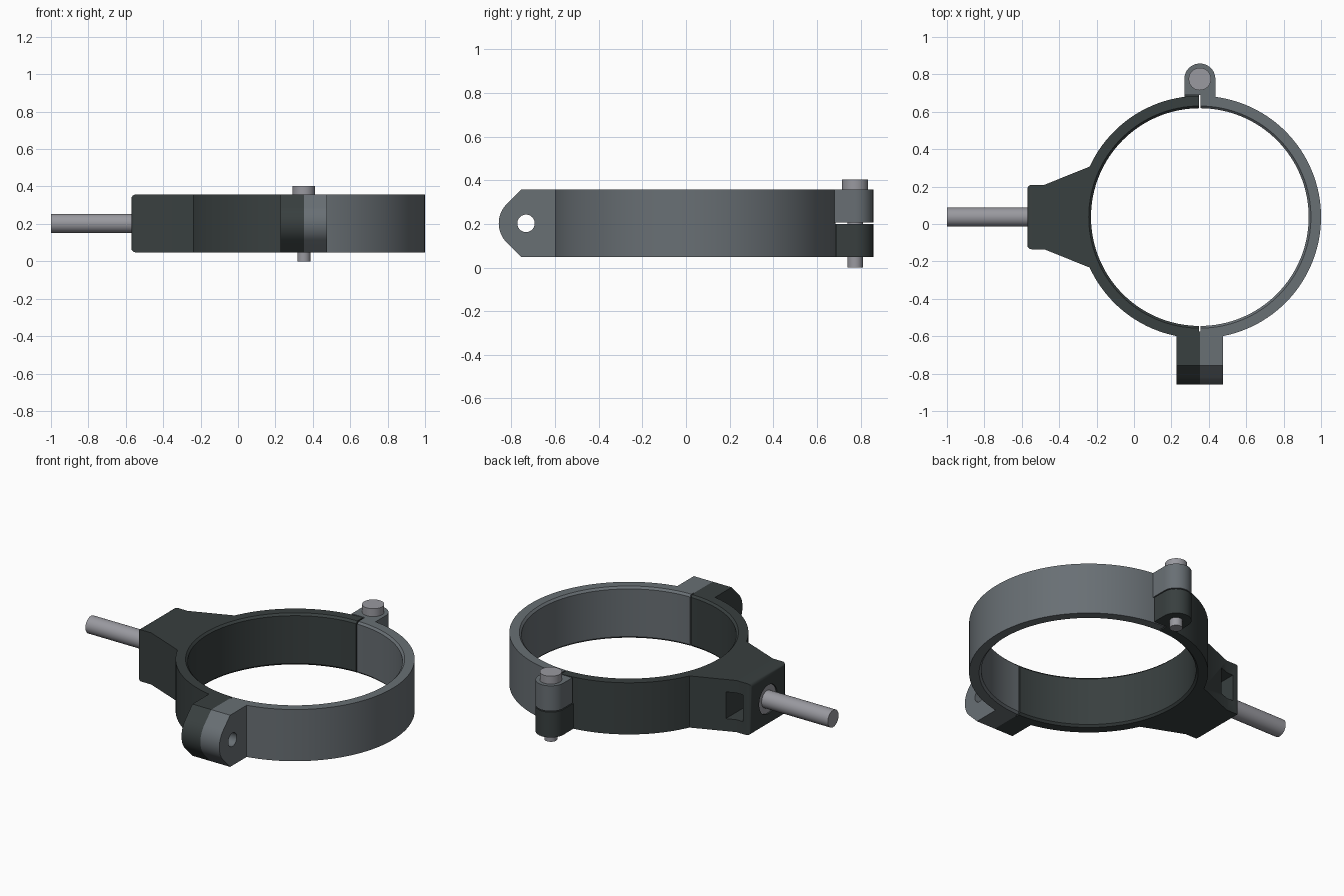
import bpy, bmesh
from math import pi, sin, cos, radians

if "Cube" in bpy.data.objects:
    bpy.data.objects.remove(bpy.data.objects["Cube"])

CX, CY, R_OUT, R_IN = 0.352, 0.037, 0.648, 0.582
Z0, Z1 = 0.048, 0.357
ZM = (Z0 + Z1) / 2


def material(name, rgb):
    m = bpy.data.materials.new(name)
    m.diffuse_color = (*rgb, 1)
    m.use_nodes = True
    m.node_tree.nodes["Principled BSDF"].inputs["Base Color"].default_value = m.diffuse_color
    return m


DARK = material("dark_plastic", (0.04, 0.05, 0.05))
GREY = material("grey_plastic", (0.14, 0.16, 0.175))
STEEL = material("steel", (0.32, 0.32, 0.35))


def finish(bm, name, mat):
    bmesh.ops.recalc_face_normals(bm, faces=bm.faces)
    me = bpy.data.meshes.new(name)
    bm.to_mesh(me)
    bm.free()
    ob = bpy.data.objects.new(name, me)
    bpy.context.collection.objects.link(ob)
    if mat:
        me.materials.append(mat)
    return ob


def activate(ob):
    bpy.ops.object.select_all(action='DESELECT')
    ob.select_set(True)
    bpy.context.view_layer.objects.active = ob


def smooth(ob):
    activate(ob)
    bpy.ops.object.shade_smooth_by_angle(angle=radians(25))


def prism(outline, a, b, axis='z'):
    """Extrude an xy outline along z, or a yz outline along x."""
    bm = bmesh.new()
    put = (lambda p, t: (p[0], p[1], t)) if axis == 'z' else (lambda p, t: (t, p[0], p[1]))
    lo = [bm.verts.new(put(p, a)) for p in outline]
    hi = [bm.verts.new(put(p, b)) for p in outline]
    bm.faces.new(lo)
    bm.faces.new(hi)
    n = len(outline)
    for i in range(n):
        j = (i + 1) % n
        bm.faces.new((lo[i], lo[j], hi[j], hi[i]))
    return bm


def arc(cx, cy, r, a0, a1, n):
    return [(cx + r * cos(radians(a0 + (a1 - a0) * i / n)),
             cy + r * sin(radians(a0 + (a1 - a0) * i / n))) for i in range(n + 1)]


def disc(c, r, a, b, name, mat, axis='z'):
    return finish(prism(arc(c[0], c[1], r, 0, 352.5, 47), a, b, axis), name, mat)


def cut(ob, cutter):
    cutter.hide_render = True
    activate(ob)
    m = ob.modifiers.new("cut", 'BOOLEAN')
    m.operation, m.solver, m.object = 'DIFFERENCE', 'EXACT', cutter
    bpy.ops.object.modifier_apply(modifier=m.name)
    bpy.data.objects.remove(cutter)


def half_ring(name, mat, a0):
    c = 0.012
    section = [(R_OUT, Z0), (R_OUT, Z1), (R_IN + c, Z1), (R_IN, Z1 - c),
               (R_IN, Z0 + c), (R_IN + c, Z0)]
    bm = bmesh.new()
    n, gap = 64, 0.006
    rows = []
    for i in range(n + 1):
        t = a0 + gap + (pi - 2 * gap) * i / n
        rows.append([bm.verts.new((CX + r * cos(t), CY + r * sin(t), z)) for r, z in section])
    for p, q in zip(rows, rows[1:]):
        for k in range(6):
            j = (k + 1) % 6
            bm.faces.new((p[k], p[j], q[j], q[k]))
    bm.faces.new(rows[0])
    bm.faces.new(rows[-1])
    smooth(finish(bm, name, mat))


# Two halves, each with a hinge knuckle and a clamping lug
HY, HR, LY, LR = 0.775, 0.083, -0.733, 0.125
for side, label, mat, a0, za, zb in ((-1, "fixed", DARK, pi / 2, Z0, ZM - 0.003),
                                     (1, "opening", GREY, -pi / 2, ZM + 0.003, Z1)):
    half_ring(label + "_half_ring", mat, a0)

    knuckle = [(CX + side * (x - CX), y) for x, y in
               arc(CX, HY, HR, 0, 180, 24) + [(CX - HR, 0.69), (CX + 0.004, 0.69),
                                              (CX + 0.004, 0.64), (CX + HR, 0.64)]]
    smooth(finish(prism(knuckle, za, zb), label + "_hinge_knuckle", mat))

    h = ZM - Z0
    yc = LY - LR * 2 ** 0.5 + h
    lug = [(-0.575, Z1), (yc, Z1)] + arc(LY, ZM, LR, 135, 225, 16) + [(yc, Z0), (-0.575, Z0)]
    ob = finish(prism(lug, CX, CX + side * 0.125, 'x'), label + "_clamp_lug", mat)
    cut(ob, disc((LY, ZM), 0.04, CX - 0.2, CX + 0.2, "hole_cutter", None, 'x'))
    smooth(ob)

# Tapered neck holding the rod
W = 0.172
outline = ([(-0.57, CY - W), (-0.57, CY + W), (-0.48, CY + W)]
           + arc(CX, CY, R_OUT - 0.004, 155, 205, 18) + [(-0.48, CY - W)])
bm = prism(outline, Z0, Z1)
end = [e for e in bm.edges if all(v.co.x < -0.56 for v in e.verts)]
bmesh.ops.bevel(bm, geom=end, offset=0.022, segments=4, profile=0.5, affect='EDGES')
neck = finish(bm, "rod_neck", DARK)

# Nut slot open at the back, and recess for the rod collar
slot = [(0.4, ZM - 0.08), (0.4, ZM + 0.08), (CY - 0.047, ZM + 0.08),
        (CY - 0.094, ZM), (CY - 0.047, ZM - 0.08)]
cut(neck, finish(prism(slot, -0.525, -0.425, 'x'), "slot_cutter", None))
cut(neck, disc((CY, ZM), 0.086, -0.65, -0.548, "recess_cutter", None, 'x'))
smooth(neck)

# Rod with collar, and hinge pin
smooth(disc((CY, ZM), 0.051, -1.0, -0.54, "rod", STEEL, 'x'))
smooth(disc((CY, ZM), 0.085, -0.562, -0.546, "rod_collar", STEEL, 'x'))
smooth(disc((CX, HY), 0.035, 0.0, 0.38, "hinge_pin", STEEL))
smooth(disc((CX, HY), 0.06, Z1 - 0.005, 0.404, "hinge_pin_head", STEEL))
